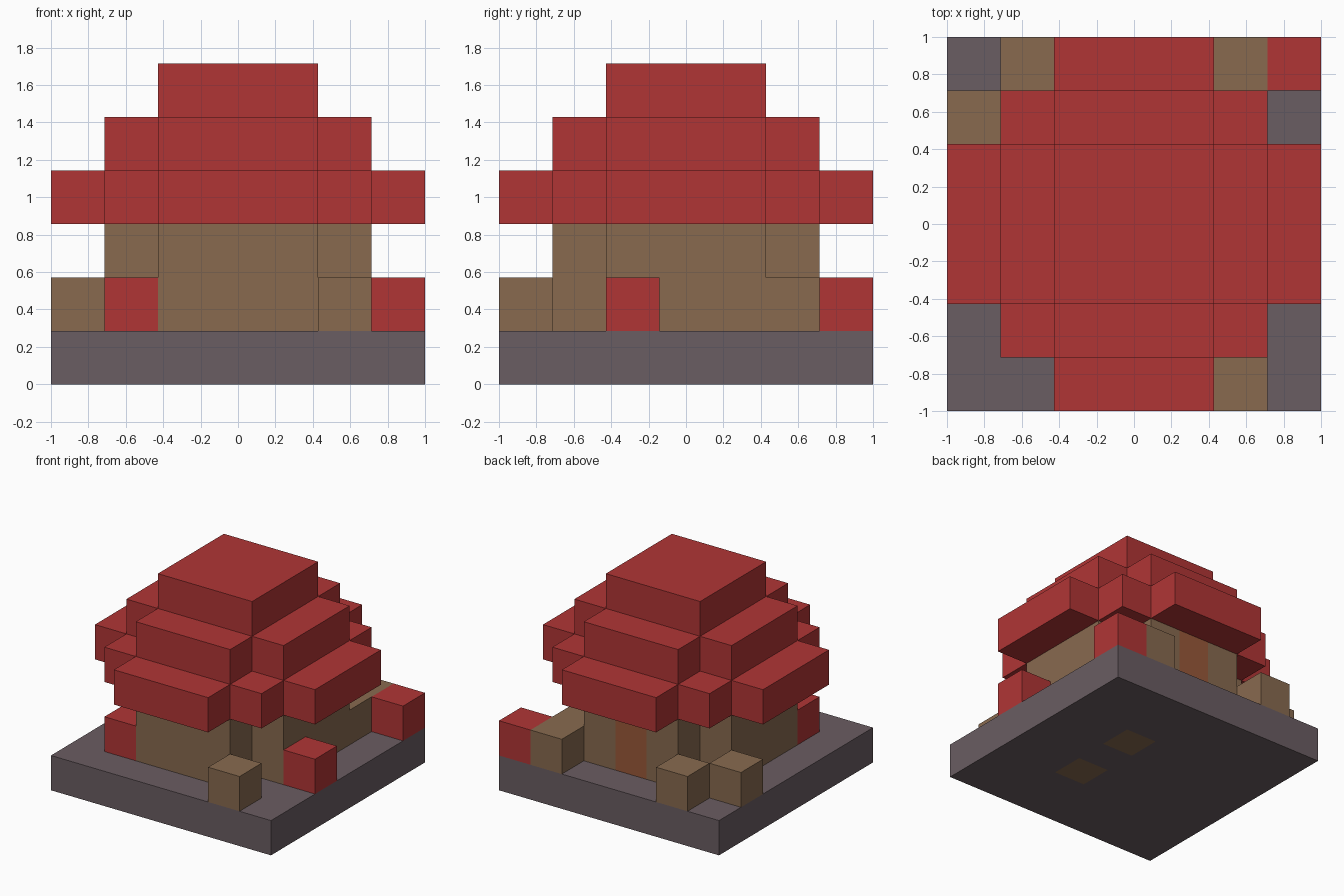
import bpy
import bmesh
from mathutils import Vector

U = 2 / 7  # edge length of one building cube

if "Cube" in bpy.data.objects:
    bpy.data.objects.remove(bpy.data.objects["Cube"], do_unlink=True)


def linear(c):
    c /= 255
    return c / 12.92 if c <= 0.04045 else ((c + 0.055) / 1.055) ** 2.4


def material(name, *rgb):
    mat = bpy.data.materials.new(name)
    color = [linear(c) for c in rgb] + [1]
    mat.use_nodes = True
    mat.diffuse_color = color
    bsdf = mat.node_tree.nodes["Principled BSDF"]
    bsdf.inputs["Base Color"].default_value = color
    bsdf.inputs["Roughness"].default_value = 0.9
    return mat


red = material("roof red", 176, 53, 53)
brown = material("wood brown", 136, 106, 79)
grey = material("stone grey", 106, 93, 98)
rust = material("door rust", 152, 88, 57)


def prism(name, outline, bottom, height, mats, cuts=(), rule=None):
    """Extrude an outline in cube units; cut and recolour faces by a rule."""
    bm = bmesh.new()
    face = bm.faces.new([bm.verts.new((x, y, bottom)) for x, y in outline])
    top = bmesh.ops.extrude_face_region(bm, geom=[face])["geom"]
    bmesh.ops.translate(bm, vec=(0, 0, height),
                        verts=[v for v in top if isinstance(v, bmesh.types.BMVert)])
    for axis, at in cuts:
        normal = Vector((axis == "x", axis == "y", 0))
        bmesh.ops.bisect_plane(bm, geom=bm.verts[:] + bm.edges[:] + bm.faces[:],
                               plane_co=normal * at, plane_no=normal)
    bmesh.ops.recalc_face_normals(bm, faces=bm.faces[:])
    if rule:
        for f in bm.faces:
            f.material_index = int(rule(f.calc_center_median(), f.normal))
    bmesh.ops.scale(bm, vec=(U, U, U), verts=bm.verts[:])
    mesh = bpy.data.meshes.new(name)
    bm.to_mesh(mesh)
    bm.free()
    for m in mats:
        mesh.materials.append(m)
    obj = bpy.data.objects.new(name, mesh)
    bpy.context.collection.objects.link(obj)
    return obj


def around(corner):
    """Repeat one corner of an outline on all four sides."""
    outline = []
    for _ in range(4):
        outline += corner
        corner = [(-y, x) for x, y in corner]
    return outline


def block(name, x, y, mat, depth=1):
    """Ground cube centred on a grid cell, optionally longer towards the back."""
    x0, y0 = x - 0.5, y - 0.5
    outline = [(x0, y0), (x0 + 1, y0), (x0 + 1, y0 + depth), (x0, y0 + depth)]
    return prism(name, outline, 1, 1, [mat])


SQUARE = [(1.5, 1.5)]
CROSS = [(2.5, 1.5), (1.5, 1.5), (1.5, 2.5)]
EAVES = [(3.5, 1.5), (2.5, 1.5), (2.5, 2.5), (1.5, 2.5), (1.5, 3.5)]

# Stone slab with two wooden squares on its underside
prism("base_slab", around([(3.5, 3.5)]), 0, 1, [grey, brown],
      cuts=[("x", 0.5), ("x", 1.5)] + [("y", k - 1.5) for k in range(4)],
      rule=lambda c, n: n.z < -0.5 and 0.5 < c.x < 1.5 and 0.5 < abs(c.y) < 1.5)

# Cross-shaped walls with a door in the back
prism("walls", around(CROSS), 1, 2, [brown, rust],
      cuts=[("x", -0.5), ("x", 0.5)],
      rule=lambda c, n: n.y > 0.5 and c.y > 2.4 and abs(c.x) < 0.5)

# Stepped roof
for level, (name, corner) in enumerate(
        [("roof_eaves", EAVES), ("roof_middle", CROSS), ("roof_cap", SQUARE)]):
    prism(name, around(corner), 3 + level, 1, [red])

# Loose cubes around the walls
block("front_left_crate", 2, -3, brown)
block("back_left_crates", 2, 2, brown, depth=2)
block("back_right_crate", -2, 3, brown)
block("right_side_crate", -3, 2, brown)
block("left_side_red_cube", 3, -1, red)
block("back_left_red_cube", 3, 3, red)
block("front_right_red_cube", -2, -2, red)
